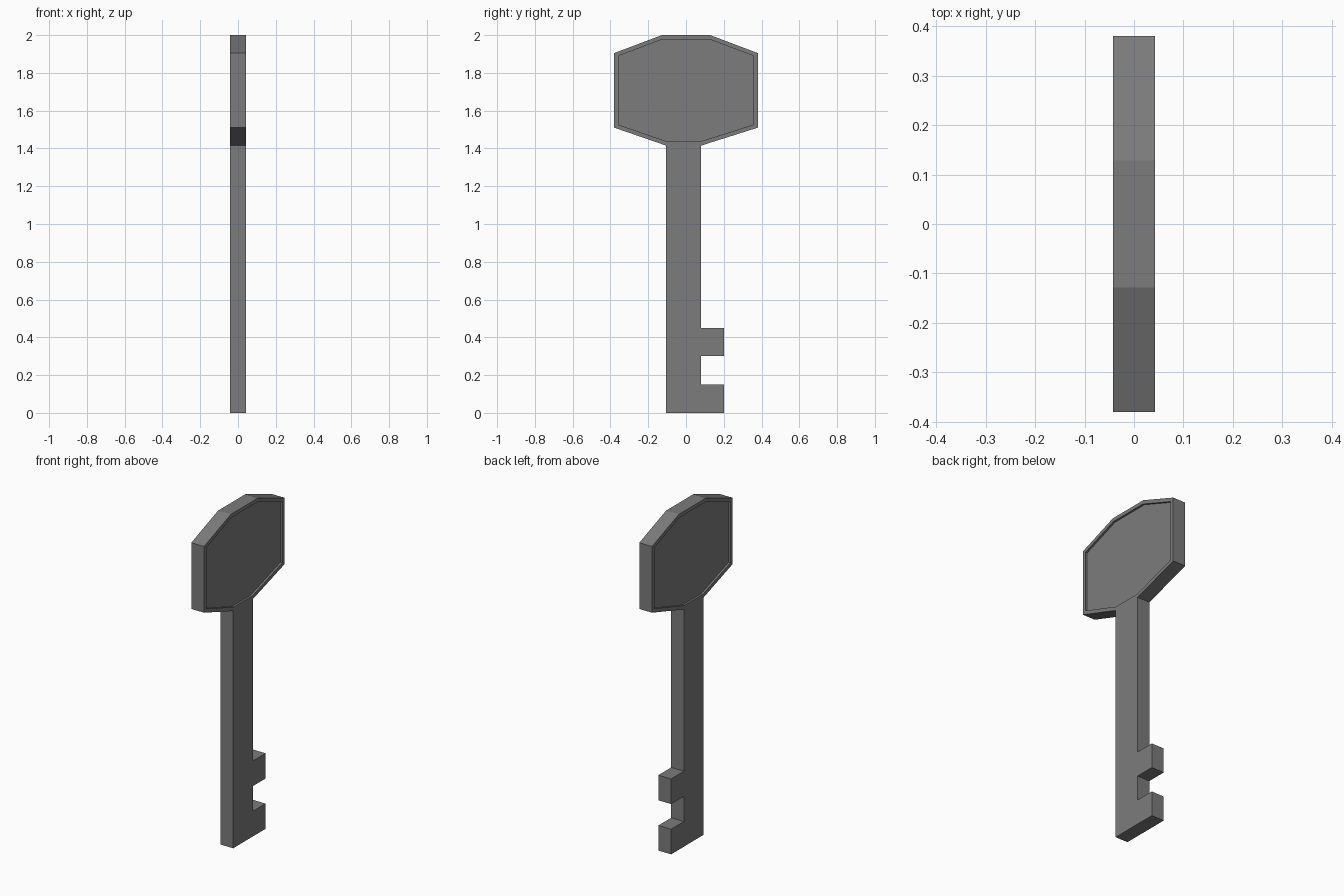
import bpy
import bmesh

HALF = 0.042      # half thickness of the key
JOIN = 1.415      # height where the shaft meets the bow
SHAFT_BACK, SHAFT_FRONT = 0.08, -0.105
TOOTH = 0.20

cube = bpy.data.objects.get("Cube")
if cube:
    bpy.data.objects.remove(cube, do_unlink=True)

metal = bpy.data.materials.new("dark grey metal")
metal.use_nodes = True
GREY = (0.2, 0.2, 0.2, 1.0)
metal.diffuse_color = GREY
metal.node_tree.nodes["Principled BSDF"].inputs["Base Color"].default_value = GREY


def plate(name, outline, rim=0.0, recess=0.0):
    """Extrude a (y, z) outline across x, optionally sinking a panel in each side."""
    bm = bmesh.new()
    base = bm.faces.new([bm.verts.new((-HALF, y, z)) for y, z in outline])
    grown = bmesh.ops.extrude_face_region(bm, geom=[base], use_keep_orig=True)
    moved = [v for v in grown["geom"] if isinstance(v, bmesh.types.BMVert)]
    bmesh.ops.translate(bm, verts=moved, vec=(2 * HALF, 0, 0))
    bmesh.ops.recalc_face_normals(bm, faces=bm.faces)

    # Leave the two parts open where they meet
    hidden = [f for f in bm.faces if all(abs(v.co.z - JOIN) < 1e-4 for v in f.verts)]
    bmesh.ops.delete(bm, geom=hidden, context="FACES_ONLY")

    # Rim first, then straight walls down to the sunken panel
    if rim:
        bm.normal_update()
        sides = [f for f in bm.faces if abs(f.normal.x) > 0.9]
        bmesh.ops.inset_individual(bm, faces=sides, thickness=rim, use_even_offset=True)
        bm.normal_update()
        bmesh.ops.inset_individual(bm, faces=sides, thickness=0.0, depth=-recess)

    mesh = bpy.data.meshes.new(name)
    bm.to_mesh(mesh)
    bm.free()
    mesh.materials.append(metal)
    obj = bpy.data.objects.new(name, mesh)
    bpy.context.collection.objects.link(obj)
    return obj


# Eight-sided bow with a shallow panel on both sides
plate("bow", [
    (SHAFT_FRONT, JOIN), (SHAFT_BACK, JOIN), (0.38, 1.51), (0.38, 1.905),
    (0.128, 2.0), (-0.128, 2.0), (-0.38, 1.905), (-0.38, 1.51),
], rim=0.022, recess=0.012)

# Shaft with two square teeth
blade = [(SHAFT_FRONT, 0.0)]
for low, high in ((0.0, 0.15), (0.30, 0.45)):
    if low:
        blade.append((SHAFT_BACK, low))
    blade += [(TOOTH, low), (TOOTH, high), (SHAFT_BACK, high)]
blade += [(SHAFT_BACK, JOIN), (SHAFT_FRONT, JOIN)]
plate("shaft_with_teeth", blade)
